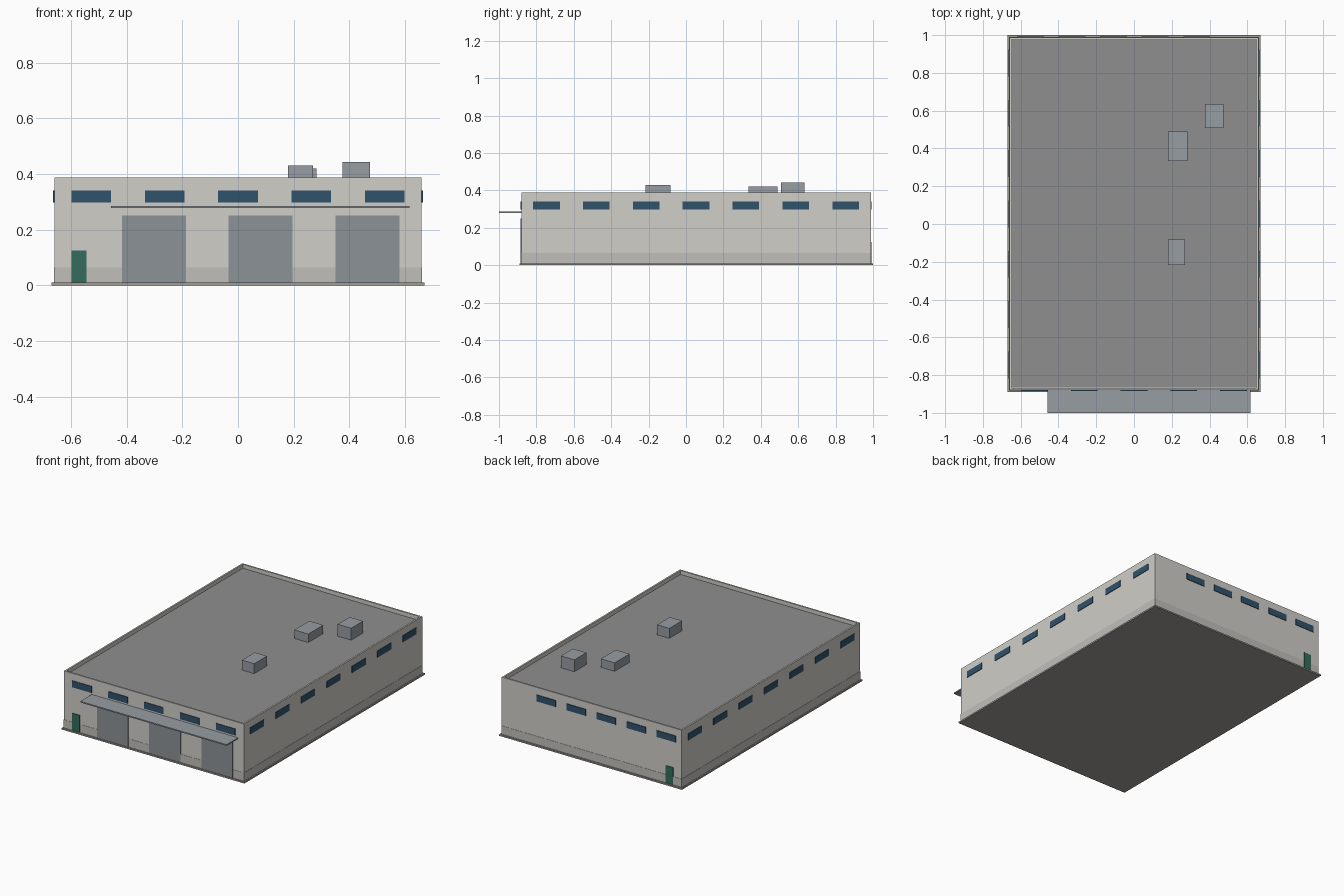
import bpy, bmesh

if "Cube" in bpy.data.objects:
    bpy.data.objects.remove(bpy.data.objects["Cube"])


def material(name, rgb):
    m = bpy.data.materials.new(name)
    m.diffuse_color = (*rgb, 1)
    m.use_nodes = True
    m.node_tree.nodes["Principled BSDF"].inputs["Base Color"].default_value = m.diffuse_color
    return m


CREAM = material("wall_paint", (0.63, 0.62, 0.58))
BAND = material("plinth_paint", (0.53, 0.52, 0.49))
BASE = material("base_concrete", (0.35, 0.34, 0.31))
ROOF = material("roof_felt", (0.27, 0.275, 0.27))
METAL = material("metal", (0.31, 0.34, 0.37))
SHUTTER = material("shutter_metal", (0.26, 0.29, 0.31))
GLASS = material("window_glass", (0.03, 0.085, 0.15))
GREEN = material("door_green", (0.035, 0.15, 0.11))

# Building envelope
X, Y0, Y1 = 0.66, -0.88, 0.988
BASE_H, TOP, ROOF_Z = 0.01, 0.388, 0.364


def box(name, x, y, z, mat, recess=None):
    """Box from (min, max) ranges; recess=(inset, depth) sinks the top face."""
    bm = bmesh.new()
    bmesh.ops.create_cube(bm, size=1)
    for v in bm.verts:
        v.co = [r[0] if c < 0 else r[1] for c, r in zip(v.co, (x, y, z))]
    if recess:
        top = max(bm.faces, key=lambda f: f.calc_center_median().z)
        bmesh.ops.inset_region(bm, faces=[top], thickness=recess[0])
        inner = bmesh.ops.extrude_discrete_faces(bm, faces=[top])["faces"][0]
        bmesh.ops.translate(bm, verts=inner.verts, vec=(0, 0, -recess[1]))
    bmesh.ops.recalc_face_normals(bm, faces=bm.faces)
    me = bpy.data.meshes.new(name)
    bm.to_mesh(me)
    bm.free()
    me.materials.append(mat)
    ob = bpy.data.objects.new(name, me)
    bpy.context.collection.objects.link(ob)
    return ob


def panel(name, side, centre, width, z, mat, out=0.004):
    """Thin panel standing slightly proud of one wall."""
    span = (centre - width / 2, centre + width / 2)
    if side == "front":
        box(name, span, (Y0 - out, Y0 + 0.002), z, mat)
    elif side == "back":
        box(name, span, (Y1 - 0.002, Y1 + out), z, mat)
    elif side == "right":
        box(name, (X - 0.002, X + out), span, z, mat)
    else:
        box(name, (-X - out, -X + 0.002), span, z, mat)


# Base slab, walls with parapet, roof deck and plinth band
box("base_slab", (-0.67, 0.67), (-0.89, 1.0), (0, BASE_H), BASE)
box("walls", (-X, X), (Y0, Y1), (BASE_H, TOP), CREAM, (0.015, TOP - ROOF_Z + 0.002))
box("roof_deck", (-X + 0.014, X - 0.014), (Y0 + 0.014, Y1 - 0.014),
    (ROOF_Z - 0.01, ROOF_Z), ROOF)
box("plinth_band", (-X - 0.0015, X + 0.0015), (Y0 - 0.0015, Y1 + 0.0015),
    (BASE_H, 0.065), BAND)

# High strip windows: side, first centre, spacing, count
for side, first, step, count in (("front", -0.527, 0.2635, 5),
                                 ("back", -0.548, 0.22, 5),
                                 ("left", -0.746, 0.2665, 7),
                                 ("right", -0.746, 0.2665, 7)):
    for i in range(count):
        panel(f"{side}_window_{i + 1}", side, first + i * step, 0.142,
              (0.297, 0.34), GLASS)

# Loading doors and personnel doors
for i in range(3):
    panel(f"loading_door_{i + 1}", "front", -0.302 + i * 0.3835, 0.23,
          (BASE_H, 0.251), SHUTTER)
for side in ("front", "back"):
    panel(f"{side}_personnel_door", side, -0.571, 0.055, (BASE_H, 0.125), GREEN)

# Canopy over the loading doors
box("canopy", (-0.457, 0.617), (-1.0, Y0 + 0.002), (0.278, 0.286), METAL)

# Rooftop units
for i, (x, y, top) in enumerate((((0.18, 0.282), (0.334, 0.49), 0.42),
                                 ((0.375, 0.474), (0.509, 0.634), 0.443),
                                 ((0.18, 0.27), (-0.216, -0.082), 0.43))):
    box(f"roof_unit_{i + 1}", x, y, (ROOF_Z, top), METAL)
